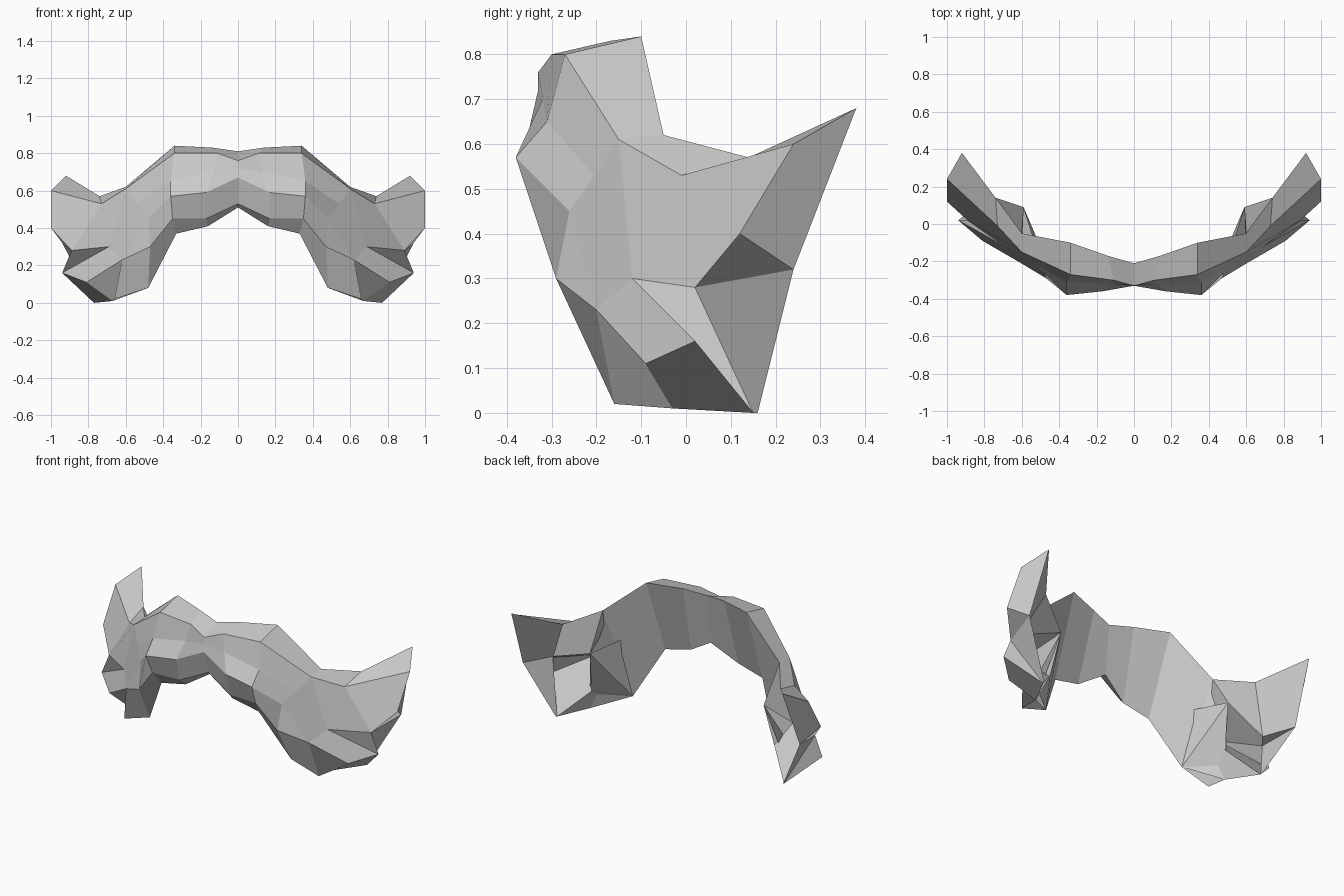
import bpy
import bmesh
from mathutils import Vector

default_cube = bpy.data.objects.get("Cube")
if default_cube:
    bpy.data.objects.remove(default_cube, do_unlink=True)

grey = bpy.data.materials.new("pale_grey")
grey.use_nodes = True
colour = (0.6, 0.6, 0.6, 1)
grey.diffuse_color = colour
grey.node_tree.nodes["Principled BSDF"].inputs["Base Color"].default_value = colour


def point(x, y, z):
    """Corner given in hundredths of a unit."""
    return Vector((x, y, z)) / 100


def mirrored_loft(name, rings, closed=True, cap_start=False, cap_end=False):
    """Skin a row of equal rings with flat faces and mirror it across x."""
    bm = bmesh.new()
    loops = [[bm.verts.new(corner) for corner in ring] for ring in rings]
    count = len(loops[0])
    for near, far in zip(loops, loops[1:]):
        for i in range(count if closed else count - 1):
            j = (i + 1) % count
            bm.faces.new((near[i], near[j], far[j], far[i]))
    if cap_start:
        bm.faces.new(loops[0][::-1])
    if cap_end:
        bm.faces.new(loops[-1])
    bmesh.ops.remove_doubles(bm, verts=bm.verts, dist=0.0001)
    bmesh.ops.recalc_face_normals(bm, faces=bm.faces)
    mesh = bpy.data.meshes.new(name)
    bm.to_mesh(mesh)
    bm.free()
    mesh.materials.append(grey)
    part = bpy.data.objects.new(name, mesh)
    bpy.context.collection.objects.link(part)
    mirror = part.modifiers.new("mirror", 'MIRROR')
    mirror.use_axis[0] = True
    mirror.use_clip = True
    return part


# Corners shared by the arch, the upper curl and the lower curl
shoulder_back = point(60, -5, 62)
shoulder_front = point(60, -15, 61)
groove = point(48, -26, 45)
arm_front = point(47, -29, 30)
arm_bottom = point(48, -17, 8)
inner_spike = point(59, 9, 41)
notch = point(69, -12, 30)
curl_knee = point(89, 2, 28)
curl_heel = point(94, 24, 32)
lower_tip = point(94, 2, 16)
lower_heel = point(77, 15, 0)

# Central arch: back top, front top, brow, belly, lower front, back bottom
mirrored_loft("arch", [
    [point(0, -21, 81), point(0, -33, 76), point(0, -33, 72),
     point(0, -33, 67), point(0, -29, 53), point(0, -24, 51)],
    [point(14, -17, 83), point(11, -30, 80), point(13, -32, 70),
     point(17, -36, 59), point(17, -32, 45), point(16, -28, 41)],
    [point(34, -10, 84), point(34, -27, 80), point(36, -31, 65),
     point(36, -38, 57), point(35, -33, 45), point(33, -27, 37)],
    [shoulder_back, shoulder_front, (shoulder_front + groove) / 2,
     groove, arm_front, arm_bottom],
], cap_end=True)

# Upper curl: top back, top front, lower front, lower back
mirrored_loft("upper_curl", [
    [shoulder_back, shoulder_front, notch, inner_spike],
    [point(74, 14, 57), point(73, -1, 53), curl_knee, point(86, 6, 31)],
    [point(92, 38, 68), point(100, 24, 60), point(100, 12, 40), curl_heel],
], cap_start=True, cap_end=True)

# Panel joining the arch to the notch between the curls
mirrored_loft("groove_panel", [
    [shoulder_front, groove],
    [notch, point(62, -20, 23)],
], closed=False)

# Lower curl: top, front, bottom, back
mirrored_loft("lower_curl", [
    [groove, arm_front, arm_bottom, inner_spike],
    [notch, point(62, -20, 23), point(66, -16, 2), point(62, 3, 15)],
    [lower_tip, point(81, -9, 11), point(67, -3, 1), lower_heel],
], cap_start=True, cap_end=True)

# Web between the two curls
mirrored_loft("curl_web", [
    [notch, lower_tip],
    [curl_knee, lower_heel],
    [curl_heel, lower_heel + point(0, 1, 0)],
], closed=False)

# Back panel closing the inner side of the arm
mirrored_loft("arm_back", [
    [shoulder_back, arm_bottom],
    [inner_spike, point(67, -3, 1)],
], closed=False)
